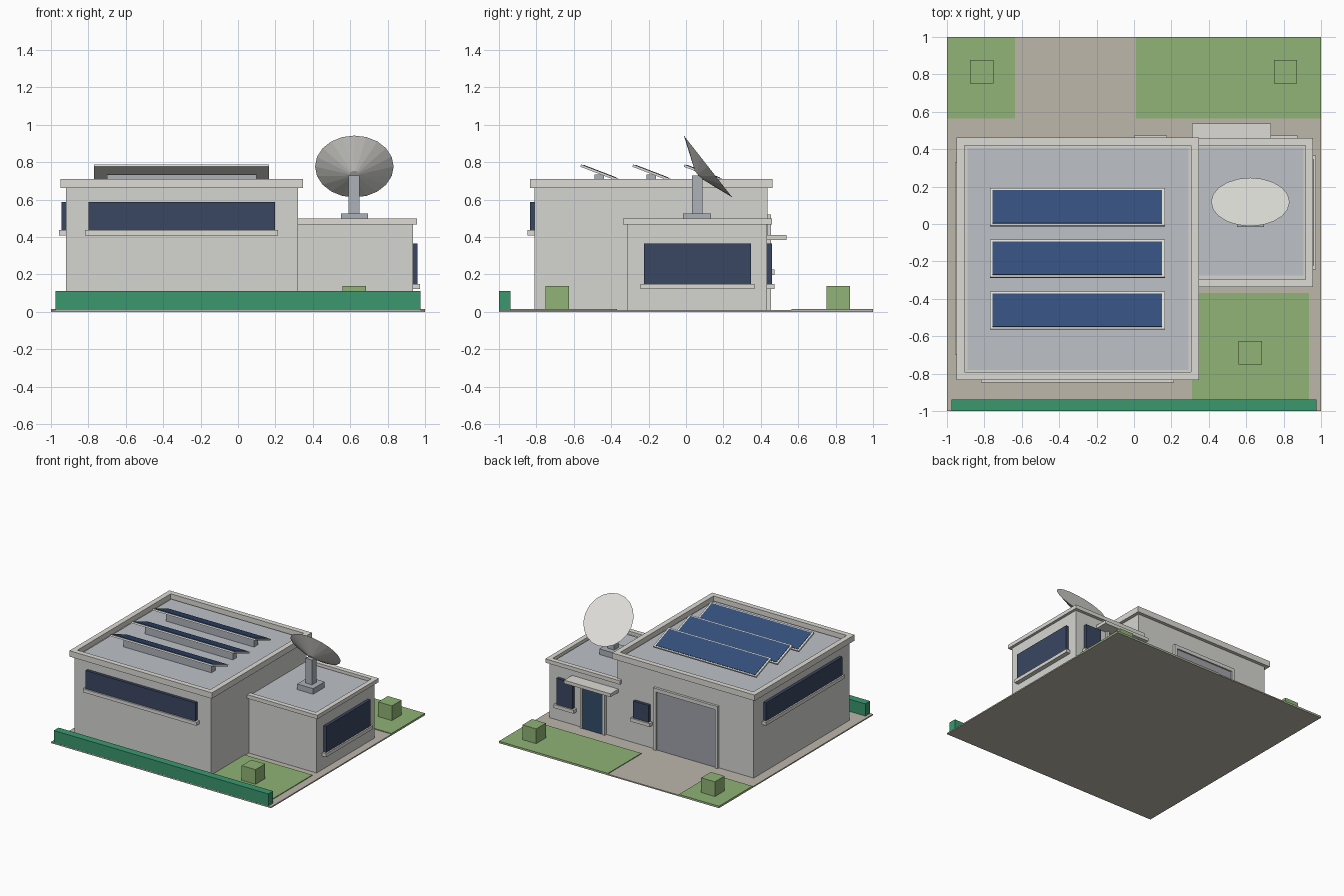
import bpy, bmesh, math
from mathutils import Vector, Matrix

if "Cube" in bpy.data.objects:
    bpy.data.objects.remove(bpy.data.objects["Cube"])

MATS = {}


def mat(name, r, g, b):
    m = bpy.data.materials.new(name)
    m.diffuse_color = [(c / 255) ** 2.2 for c in (r, g, b)] + [1]
    m.use_nodes = True
    m.node_tree.nodes["Principled BSDF"].inputs["Base Color"].default_value = m.diffuse_color
    MATS[name] = m


for args in [("wall", 212, 213, 208), ("trim", 219, 218, 211), ("roof", 188, 193, 198),
             ("paving", 188, 182, 170), ("grass", 142, 178, 117), ("hedge", 60, 150, 110),
             ("glass", 60, 72, 98), ("door", 52, 78, 104), ("shutter", 160, 161, 168),
             ("panel", 55, 79, 122), ("frame", 222, 222, 215), ("metal", 172, 177, 183),
             ("dish", 226, 225, 220)]:
    mat(*args)


def finish(name, bm, material):
    bmesh.ops.recalc_face_normals(bm, faces=bm.faces)
    me = bpy.data.meshes.new(name)
    bm.to_mesh(me)
    bm.free()
    me.materials.append(MATS[material])
    ob = bpy.data.objects.new(name, me)
    bpy.context.collection.objects.link(ob)
    return ob


def box(name, x, y, z, material):
    """Box from (min, max) ranges."""
    bm = bmesh.new()
    bmesh.ops.create_cube(bm, size=1)
    for v in bm.verts:
        v.co = [(a + b) / 2 + c * (b - a) for c, (a, b) in zip(v.co, (x, y, z))]
    return finish(name, bm, material)


def ring(name, x, y, z, w, material):
    """Rectangular parapet ring of wall width w."""
    bm = bmesh.new()
    loops = []
    for d, h in ((0, z[0]), (0, z[1]), (w, z[1]), (w, z[0])):
        pts = [(x[0] + d, y[0] + d), (x[1] - d, y[0] + d), (x[1] - d, y[1] - d), (x[0] + d, y[1] - d)]
        loops.append([bm.verts.new((px, py, h)) for px, py in pts])
    for i in range(4):
        a, b = loops[i], loops[(i + 1) % 4]
        for k in range(4):
            bm.faces.new((a[k], a[(k + 1) % 4], b[(k + 1) % 4], b[k]))
    return finish(name, bm, material)


def wall_box(name, side, wall, u, z, depth, material):
    """Box standing proud of a wall; u is the range along that wall."""
    sign = 1 if side in ("right", "back") else -1
    d = sorted((wall - sign * 0.01, wall + sign * depth))
    if side in ("front", "back"):
        return box(name, u, d, z, material)
    return box(name, d, u, z, material)


def window(name, side, wall, u, z):
    wall_box(name + "_glass", side, wall, u, z, 0.025, "glass")
    wall_box(name + "_sill", side, wall, (u[0] - 0.018, u[1] + 0.018), (z[0] - 0.028, z[0]), 0.037, "trim")


# Plot: paving, lawns, hedge, shrubs
box("paving", (-1, 1), (-1, 1), (0, 0.01), "paving")
lawns = [((-1, -0.635), (0.565, 1)), ((0.01, 1), (0.565, 1)), ((0.31, 0.935), (-0.94, -0.37))]
for i, (x, y) in enumerate(lawns):
    box(f"lawn_{i}", x, y, (0.004, 0.016), "grass")
box("hedge", (-0.975, 0.975), (-0.999, -0.937), (0.008, 0.11), "hedge")
for i, (x, y) in enumerate([(-0.815, 0.815), (0.81, 0.815), (0.622, -0.688)]):
    box(f"shrub_{i}", (x - 0.0625, x + 0.0625), (y - 0.0625, y + 0.0625), (0.01, 0.137), "grass")

# Main hall and side wing, each with parapet and roof deck
box("main_walls", (-0.92, 0.32), (-0.81, 0.435), (0.005, 0.668), "wall")
ring("main_parapet", (-0.948, 0.347), (-0.835, 0.462), (0.662, 0.71), 0.043, "trim")
box("main_roof", (-0.89, 0.292), (-0.78, 0.405), (0.65, 0.676), "roof")
box("wing_walls", (0.30, 0.935), (-0.315, 0.434), (0.005, 0.472), "wall")
ring("wing_parapet", (0.28, 0.957), (-0.337, 0.46), (0.467, 0.498), 0.04, "trim")
box("wing_roof", (0.31, 0.907), (-0.275, 0.41), (0.455, 0.479), "roof")

# Windows
window("front_window", "front", -0.81, (-0.80, 0.197), (0.437, 0.587))
window("left_window", "left", -0.92, (-0.68, 0.31), (0.437, 0.587))
window("right_window", "right", 0.935, (-0.225, 0.348), (0.15, 0.365))
window("wing_back_window", "back", 0.435, (0.71, 0.855), (0.15, 0.365))
window("small_back_window", "back", 0.435, (0.018, 0.158), (0.225, 0.365))

# Entrance door with canopy
wall_box("entrance_door", "back", 0.435, (0.44, 0.625), (0.01, 0.365), 0.016, "door")
for i, x in enumerate((0.42, 0.625)):
    wall_box(f"entrance_jamb_{i}", "back", 0.435, (x, x + 0.02), (0.01, 0.385), 0.02, "trim")
wall_box("entrance_canopy", "back", 0.435, (0.31, 0.732), (0.385, 0.412), 0.102, "trim")

# Roller shutter with surround
wall_box("shutter", "back", 0.435, (-0.58, -0.045), (0.01, 0.49), 0.008, "shutter")
for i, x in enumerate((-0.605, -0.045)):
    wall_box(f"shutter_jamb_{i}", "back", 0.435, (x, x + 0.025), (0.01, 0.49), 0.02, "wall")
wall_box("shutter_lintel", "back", 0.435, (-0.605, -0.02), (0.49, 0.52), 0.02, "wall")

# Solar panels: tilted frame, cells and a support rail
tilt = math.atan2(-0.075, 0.195)
for i, cy in enumerate((0.09, -0.185, -0.463)):
    place = Matrix.Translation((-0.303, cy, 0.744)) @ Matrix.Rotation(tilt, 4, "X")
    f = box(f"solar_frame_{i}", (-0.468, 0.468), (-0.107, 0.107), (-0.007, 0.006), "frame")
    c = box(f"solar_cells_{i}", (-0.453, 0.453), (-0.095, 0.095), (0, 0.009), "panel")
    f.data.transform(place)
    c.data.transform(place)
    box(f"solar_rail_{i}", (-0.70, 0.10), (cy - 0.025, cy + 0.025), (0.67, 0.735), "metal")

# Satellite dish: plinth, mast and tilted shallow cone
box("dish_plinth", (0.55, 0.695), (-0.017, 0.133), (0.47, 0.525), "metal")
box("dish_mast", (0.592, 0.65), (0.033, 0.088), (0.52, 0.728), "metal")
bm = bmesh.new()
bmesh.ops.create_cone(bm, cap_ends=True, segments=20, radius1=0.025, radius2=0.21, depth=0.07)
bmesh.ops.translate(bm, verts=bm.verts, vec=(0, 0, -0.035))
aim = Vector((0, 0.787, 0.617)).to_track_quat("Z", "Y").to_matrix().to_4x4()
bmesh.ops.transform(bm, verts=bm.verts, matrix=Matrix.Translation((0.622, 0.118, 0.777)) @ aim)
finish("dish", bm, "dish")
